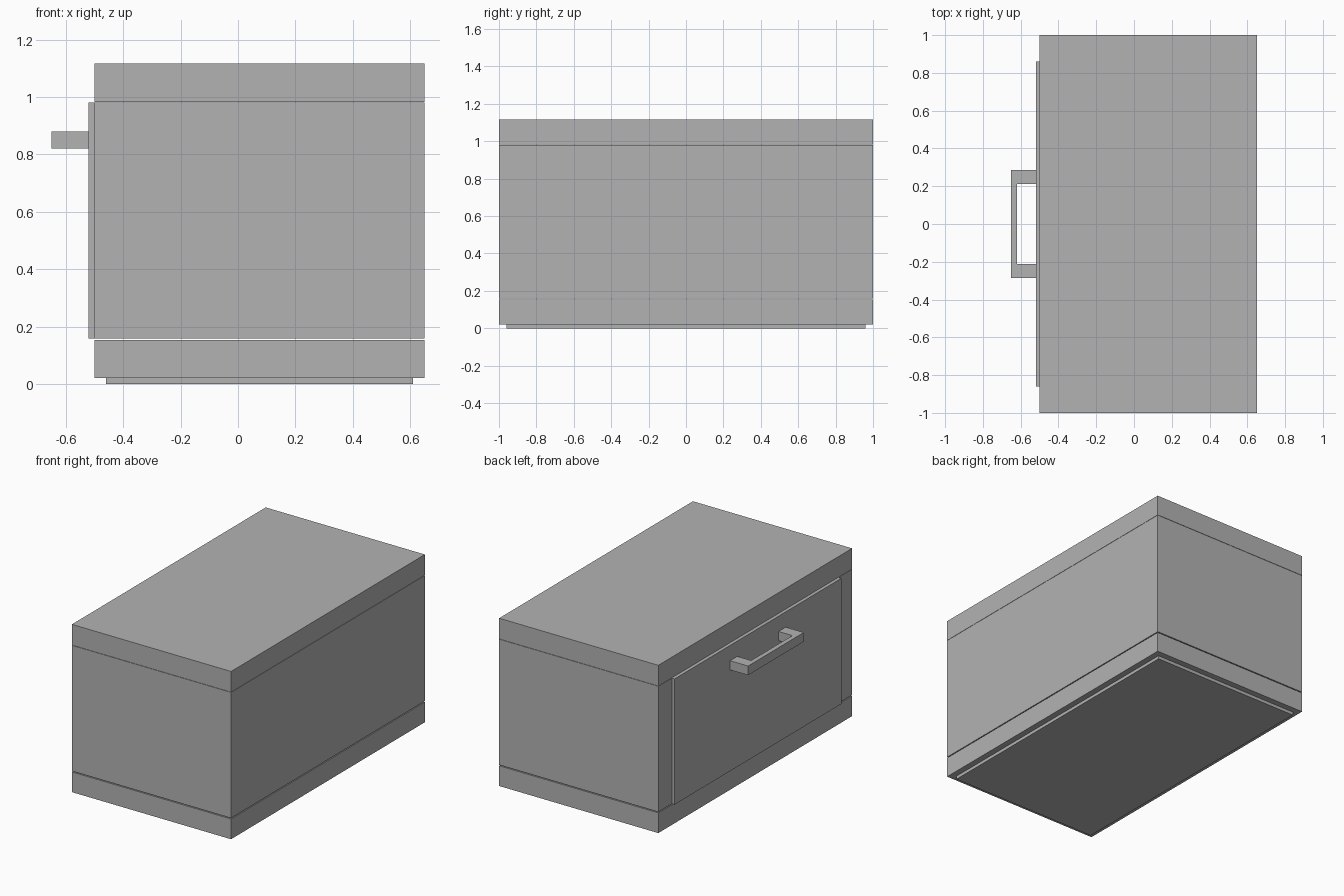
import bpy

if "Cube" in bpy.data.objects:
    bpy.data.objects.remove(bpy.data.objects["Cube"])

# One flat grey for the whole cabinet
grey = bpy.data.materials.new("mid_grey")
grey.diffuse_color = (0.45, 0.45, 0.45, 1)
grey.use_nodes = True
grey.node_tree.nodes["Principled BSDF"].inputs["Base Color"].default_value = grey.diffuse_color


def finish(name, verts, faces):
    mesh = bpy.data.meshes.new(name)
    mesh.from_pydata(verts, [], faces)
    mesh.materials.append(grey)
    obj = bpy.data.objects.new(name, mesh)
    bpy.context.collection.objects.link(obj)
    return obj


def prism(name, outline, z0, z1):
    """Extrude a counter-clockwise xy outline from z0 to z1."""
    n = len(outline)
    verts = [(x, y, z) for z in (z0, z1) for x, y in outline]
    faces = [tuple(reversed(range(n))), tuple(range(n, 2 * n))]
    faces += [(i, (i + 1) % n, n + (i + 1) % n, n + i) for i in range(n)]
    return finish(name, verts, faces)


def box(name, x0, x1, half_y, z0, z1):
    return prism(name, [(x0, -half_y), (x1, -half_y), (x1, half_y), (x0, half_y)], z0, z1)


# Stacked cabinet, with a thin shadow gap above the base
box("plinth", -0.46, 0.61, 0.96, 0.0, 0.021)
box("base", -0.5, 0.65, 1.0, 0.021, 0.153)
box("body", -0.5, 0.65, 1.0, 0.159, 0.98)
box("top_slab", -0.5, 0.65, 1.0, 0.982, 1.117)

# Raised drawer front on the left side
box("drawer_front", -0.52, -0.5, 0.86, 0.159, 0.98)

# U-shaped pull handle
half = [(-0.65, -0.287), (-0.52, -0.287), (-0.52, -0.213), (-0.62, -0.213)]
outline = half + [(x, -y) for x, y in reversed(half)]
prism("handle", outline, 0.82, 0.88)
